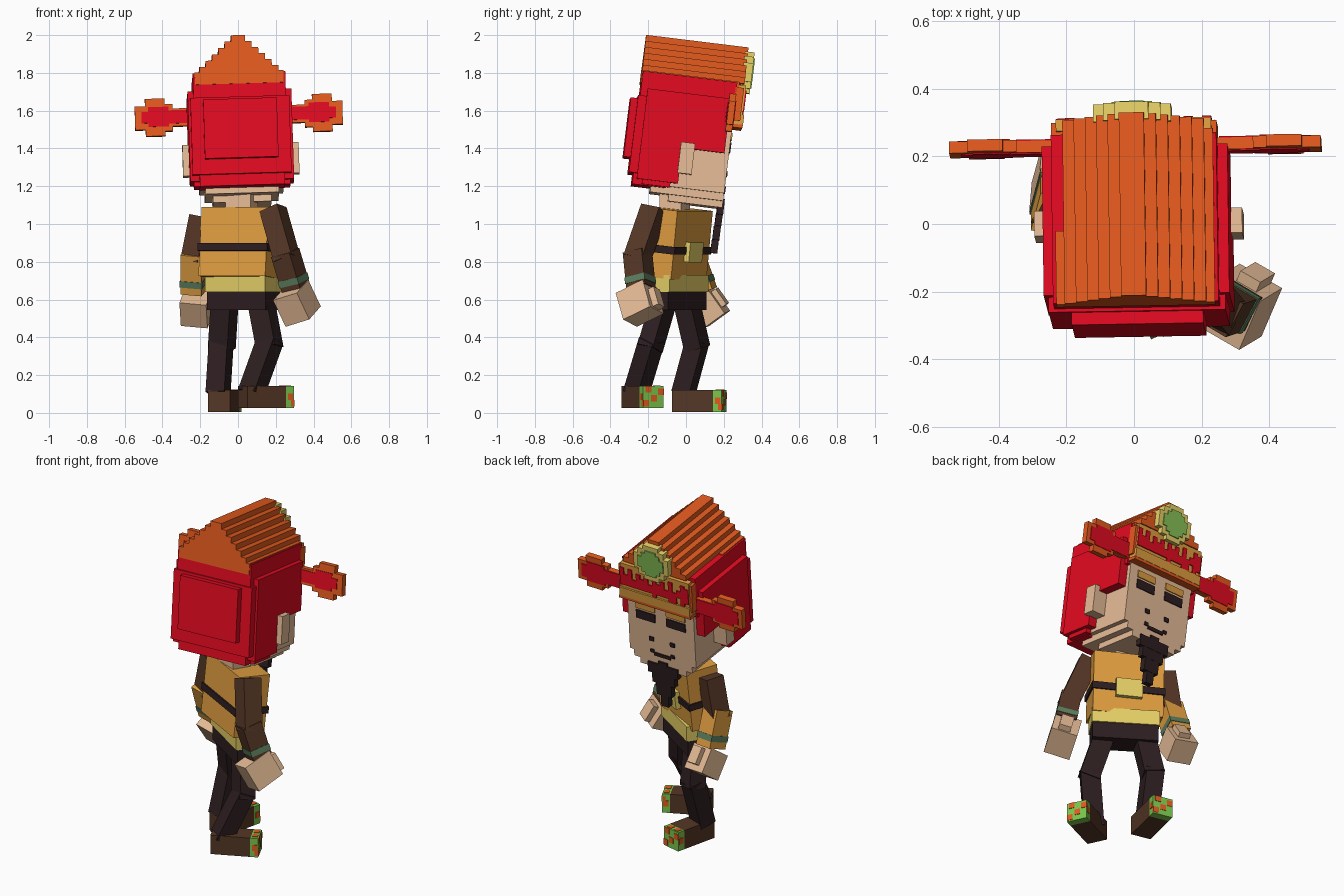
import bpy, bmesh, math, random
from mathutils import Matrix, Vector

if "Cube" in bpy.data.objects:
    bpy.data.objects.remove(bpy.data.objects["Cube"])

random.seed(4)
PALETTE = {
    "orange": (228, 90, 30), "red": (226, 10, 32), "skin": (230, 188, 150),
    "brown": (84, 54, 37), "dark": (45, 30, 32), "ochre": (224, 158, 64),
    "gold": (230, 208, 102), "light_green": (122, 198, 76), "cuff_green": (92, 126, 94),
    "moss": (136, 194, 86),
}
MATS = {}
for key, rgb in PALETTE.items():
    m = bpy.data.materials.new(key)
    m.diffuse_color = [(c / 255 / 12.92 if c < 10 else ((c / 255 + .055) / 1.055) ** 2.4) for c in rgb] + [1]
    m.use_nodes = True
    m.node_tree.nodes["Principled BSDF"].inputs["Base Color"].default_value = m.diffuse_color
    MATS[key] = m


def blocks(name, items, matrix=Matrix()):
    """One object made of boxes; each item is (colour, x0, x1, y0, y1, z0, z1)."""
    bm = bmesh.new()
    names = []
    for col, x0, x1, y0, y1, z0, z1 in items:
        if col not in names:
            names.append(col)
        mid = Matrix.Translation(((x0 + x1) / 2, (y0 + y1) / 2, (z0 + z1) / 2))
        size = Matrix.Diagonal((x1 - x0, y1 - y0, z1 - z0, 1))
        vs = bmesh.ops.create_cube(bm, size=1, matrix=mid @ size)["verts"]
        for f in {f for v in vs for f in v.link_faces}:
            f.material_index = names.index(col)
    me = bpy.data.meshes.new(name)
    bm.to_mesh(me)
    bm.free()
    for n in names:
        me.materials.append(MATS[n])
    ob = bpy.data.objects.new(name, me)
    ob.matrix_world = matrix
    bpy.context.collection.objects.link(ob)
    return ob


def both(col, x0, x1, *rest):
    """A box and its mirror image across x."""
    return [(col, x0, x1, *rest), (col, -x1, -x0, *rest)]


def place(x, y, z, yaw=0, pitch=0, roll=0):
    r = math.radians
    return (Matrix.Translation((x, y, z)) @ Matrix.Rotation(r(yaw), 4, 'Z')
            @ Matrix.Rotation(r(roll), 4, 'Y') @ Matrix.Rotation(r(pitch), 4, 'X'))


def limb(name, a, b, w, d, col, yaw=0, extra=.02, cuff=None):
    """Straight box segment from a to b, with an optional cuff band near b."""
    a, b = Vector(a), Vector(b)
    axis = b - a
    z = -axis.normalized()
    x = Matrix.Rotation(math.radians(yaw), 3, 'Z') @ Vector((1, 0, 0))
    y = z.cross(x).normalized()
    x = y.cross(z)
    rot = Matrix((x, y, z)).transposed().to_4x4()
    n = axis.length
    items = [(col, -w / 2, w / 2, -d / 2, d / 2, -n - extra, extra)]
    if cuff is not None:
        e = .003
        items.append(("cuff_green", -w / 2 - e, w / 2 + e, -d / 2 - e, d / 2 + e, -n + cuff, -n + cuff + .035))
    return blocks(name, items, Matrix.Translation(a) @ rot)


HEAD = place(.022, 0, 1.1, 1, -7, -1.7)

# Head with stepped jaw and ears
blocks("head", [
    ("skin", -.222, .222, -.22, .19, .08, .46),
    ("skin", -.195, .195, -.20, .19, .04, .08),
    ("skin", -.155, .155, -.10, .19, .005, .04)]
    + both("skin", .21, .308, -.07, .005, .155, .32), HEAD)
blocks("neck", [("skin", -.07, .07, -.06, .06, -.06, .06)], place(.02, -.06, 1.12, -20))

# Face plates
F0, F1 = .187, .197
blocks("eyes", both("dark", .038, .165, F0, F1, .30, .352), HEAD)
blocks("eyebrows", both("ochre", .038, .165, F0, F1, .365, .405), HEAD)
blocks("nostrils", both("dark", .055, .085, F0, F1, .175, .20), HEAD)
blocks("mouth", [("dark", -.055, .055, F0, F1, .085, .105)]
       + both("dark", .055, .08, F0, F1, .10, .12), HEAD)
blocks("beard", [
    ("dark", -.03, .03, .165, .2, .03, .055),
    ("dark", -.10, .10, .165, .2, -.03, .035),
    ("dark", -.075, .075, .163, .198, -.09, -.03),
    ("dark", -.05, .05, .160, .197, -.165, -.09),
    ("dark", -.025, .025, .158, .195, -.235, -.165)], HEAD)

# Red hood wrapping sides and back
blocks("hood", [
    ("red", -.245, .245, -.315, .188, .42, .67),
    ("red", -.262, .262, -.325, -.20, .13, .54),
    ("red", -.225, .225, -.30, -.12, .07, .14),
    ("red", -.195, .195, -.362, -.30, .21, .525)]
    + both("red", .215, .275, -.28, -.06, .10, .58)
    + both("red", .215, .275, -.06, .165, .29, .58)
    + both("red", .215, .255, -.25, -.10, .075, .12), HEAD)

# Gabled hat crown in steps
crown = [("orange", -.037 - .0345 * k, .037 + .0345 * k, -.319, .227,
          .834 - .033 * k, .868 - .033 * k) for k in range(6)]
crown += [("orange", -.235, .235, -.319, -.10, .61, .675),
          ("orange", .15, .235, -.12, .20, .61, .675),
          ("orange", -.245, .245, .18, .227, .47, .645)]
blocks("hat_crown", crown, HEAD)

# Brim and jagged red pattern on the hat front
blocks("hat_brim", [("ochre", -.235, .235, .18, .245, .45, .505),
                    ("ochre", -.23, .23, .20, .235, .505, .66),
                    ("orange", -.24, .24, .17, .243, .433, .451)], HEAD)
drips = []
for i in range(17):
    x = -.2295 + .027 * i
    low = .525 + random.choice((-.025, 0, 0, .025))
    high = .605 + random.choice((-.03, -.01, .015, .03))
    drips.append(("red", x, x + .027, .22, .242, low, high))
blocks("hat_front_pattern", drips, HEAD)

# Round stepped badge
badge = [("gold", -h, h, .21, .262, .735 - v, .735 + v)
         for h, v in ((.115, .05), (.085, .085), (.05, .11))]
badge += [("moss", -h, h, .255, .268, .735 - v, .735 + v)
          for h, v in ((.085, .035), (.06, .062), (.035, .08))]
blocks("hat_badge", badge, HEAD)

# Side wings of the hat with red inlays on both faces
wings = []
for x0, x1, w0, w1 in ((.22, .36, .45, .545), (.35, .40, .425, .57),
                       (.39, .495, .40, .60), (.48, .55, .435, .56)):
    wings += both("orange", x0, x1, .152, .187, w0, w1)
for x0, x1, w0, w1 in ((.25, .40, .465, .535), (.37, .48, .45, .555), (.47, .515, .47, .53)):
    wings += both("red", x0, x1, .148, .17, w0, w1)
    wings += both("red", x0, x1 + .01, .17, .191, w0 - .012, w1 + .008)
blocks("hat_wings", wings, HEAD)

# Torso, belt and buckle
TORSO = place(.02, -.052, .90, -28, -6)
blocks("shirt", [("ochre", -.20, .20, -.095, .095, -.185, .18)], TORSO)
blocks("belt", [("dark", -.208, .208, -.105, .105, -.052, -.012)], TORSO)
blocks("buckle", [("gold", -.075, .075, .09, .125, -.09, .015)], TORSO)

# Hips
HIPS = place(.028, -.052, 0, -33)
blocks("shirt_hem", [("gold", -.19, .19, -.08, .08, .64, .73)], HIPS)
blocks("trouser_top", [("dark", -.185, .185, -.07, .07, .545, .65)], HIPS)

# Arms
limb("right_upper_arm", (.19, -.175, 1.06), (.255, -.255, .83), .11, .11, "brown", -28)
limb("right_forearm", (.255, -.255, .83), (.30, -.24, .68), .115, .115, "brown", -28, cuff=.005)
limb("left_upper_arm", (-.195, .035, 1.02), (-.235, .035, .82), .10, .11, "brown", -23)
limb("left_forearm", (-.235, .03, .83), (-.235, .09, .66), .115, .12, "ochre", -15, cuff=.02)

# Hands with thumb blocks
blocks("right_hand", [("skin", -.075, .075, -.085, .085, -.08, .08),
                      ("skin", -.03, .04, .08, .12, -.07, .035)], place(.312, -.245, .58, -30, 25, -15))
blocks("left_hand", [("skin", -.075, .07, -.07, .07, -.075, .075),
                     ("skin", -.03, .04, .06, .10, -.04, .06)], place(-.218, .12, .555, -12, 35, 5))

# Legs
limb("right_thigh", (.12, -.115, .60), (.165, -.185, .36), .115, .095, "dark", -30)
limb("right_shin", (.165, -.185, .37), (.075, -.26, .12), .11, .095, "dark", -35)
limb("left_thigh", (-.07, .0, .60), (-.085, .055, .36), .115, .10, "dark", -28)
limb("left_shin", (-.09, .055, .36), (-.105, -.01, .12), .105, .10, "dark", -20)


# Shoes with a speckled toe cap
def shoe(name, matrix):
    items = [("brown", -.06, .06, -.135, .09, 0, .115), ("light_green", -.06, .06, .09, .135, 0, .115)]
    for x, z in ((-.043, .085), (-.003, .05), (.03, .098), (.043, .025)):
        items.append(("orange", x - .017, x + .017, .115, .138, z - .017, z + .017))
    items += both("orange", .05, .063, .10, .13, .04, .075)
    items += [("orange", x - .016, x + .016, .098, .128, .10, .118) for x in (-.03, .025)]
    blocks(name, items, matrix)


shoe("right_shoe", place(.148, -.23, .027, -65))
shoe("left_shoe", place(-.07, .07, .006, -13))
